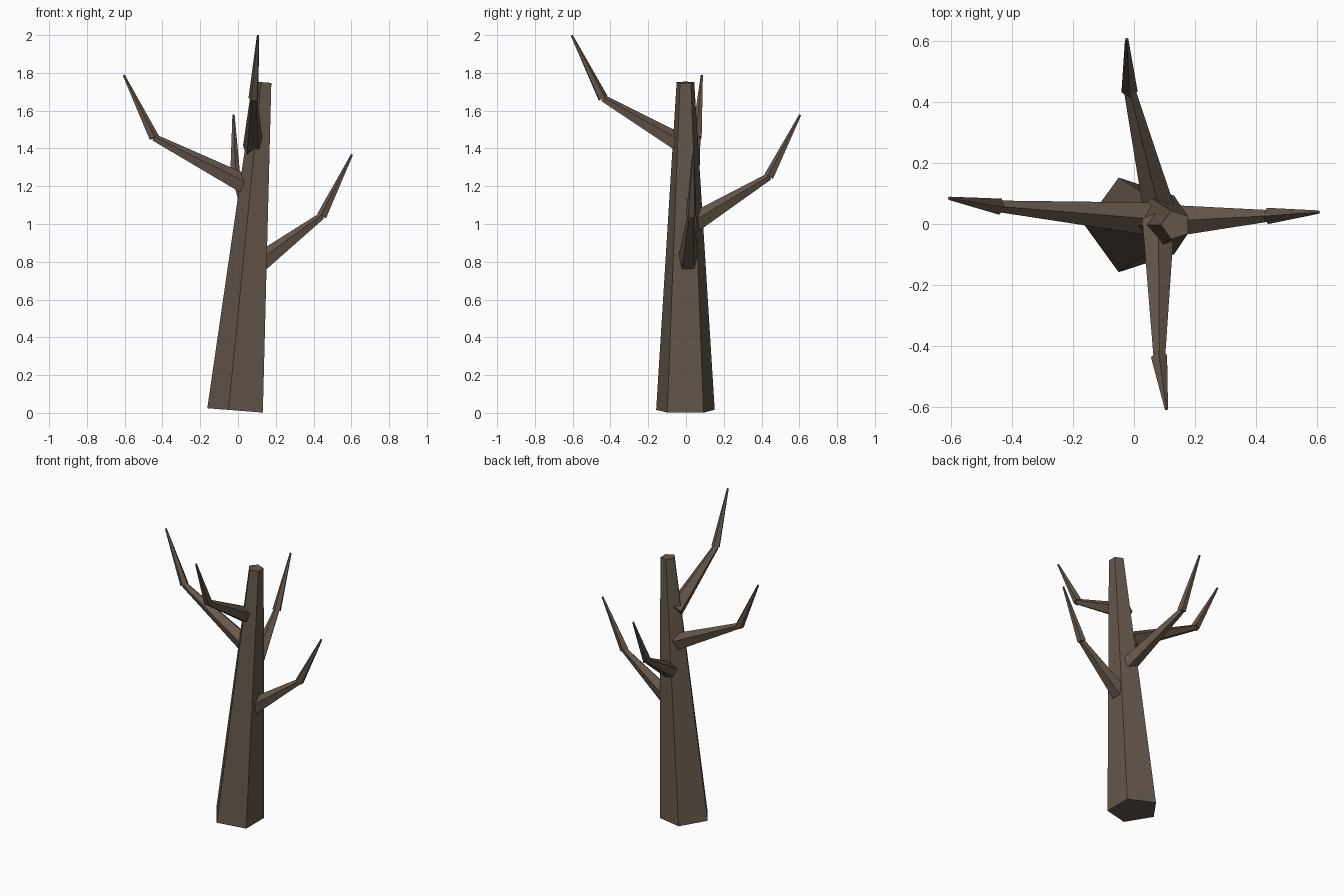
import bpy
import bmesh
import math
from mathutils import Vector

cube = bpy.data.objects.get("Cube")
if cube:
    bpy.data.objects.remove(cube, do_unlink=True)

# Bark material
bark = bpy.data.materials.new("dark_brown_bark")
bark.use_nodes = True
color = (0.13, 0.095, 0.07, 1)
bark.diffuse_color = color
bark.node_tree.nodes["Principled BSDF"].inputs["Base Color"].default_value = color

SIDES = 5


def add_limb(bm, start, end, r_start, r_end, ref):
    """Closed five-sided taper with one corner turned toward ref."""
    start, end = Vector(start), Vector(end)
    axis = (end - start).normalized()
    u = (ref - axis * ref.dot(axis)).normalized()
    v = axis.cross(u)
    rings = []
    for centre, r in ((start, r_start), (end, r_end)):
        ring = []
        for i in range(SIDES):
            a = math.tau * i / SIDES
            ring.append(bm.verts.new(centre + r * (u * math.cos(a) + v * math.sin(a))))
        rings.append(ring)
    low, high = rings
    bm.faces.new(low[::-1])
    bm.faces.new(high)
    for i in range(SIDES):
        j = (i + 1) % SIDES
        bm.faces.new((low[i], low[j], high[j], high[i]))


def finish(name, bm):
    mesh = bpy.data.meshes.new(name)
    bm.to_mesh(mesh)
    bm.free()
    mesh.materials.append(bark)
    bpy.context.collection.objects.link(bpy.data.objects.new(name, mesh))


# Leaning trunk
bm = bmesh.new()
add_limb(bm, (0, -0.003, 0.012), (0.137, -0.003, 1.75), 0.163, 0.049, Vector((-1, 0, 0)))
finish("trunk", bm)

# Bent branches: base, elbow, tip
branches = {
    "front_branch": ((0.08, 0.01, 1.4), (0.083, -0.44, 1.665), (0.106, -0.605, 1.998)),
    "right_branch": ((0.04, 0.018, 1.205), (-0.445, 0.058, 1.457), (-0.605, 0.084, 1.788)),
    "back_branch": ((0.085, 0.035, 1.0), (-0.015, 0.44, 1.25), (-0.024, 0.605, 1.578)),
    "left_branch": ((0.12, 0.01, 0.795), (0.445, 0.027, 1.042), (0.604, 0.039, 1.368)),
}
UP = Vector((0, 0, 1))
for name, (base, elbow, tip) in branches.items():
    bm = bmesh.new()
    add_limb(bm, base, elbow, 0.056, 0.02, UP)
    add_limb(bm, elbow, tip, 0.028, 0.006, UP)
    finish(name, bm)
